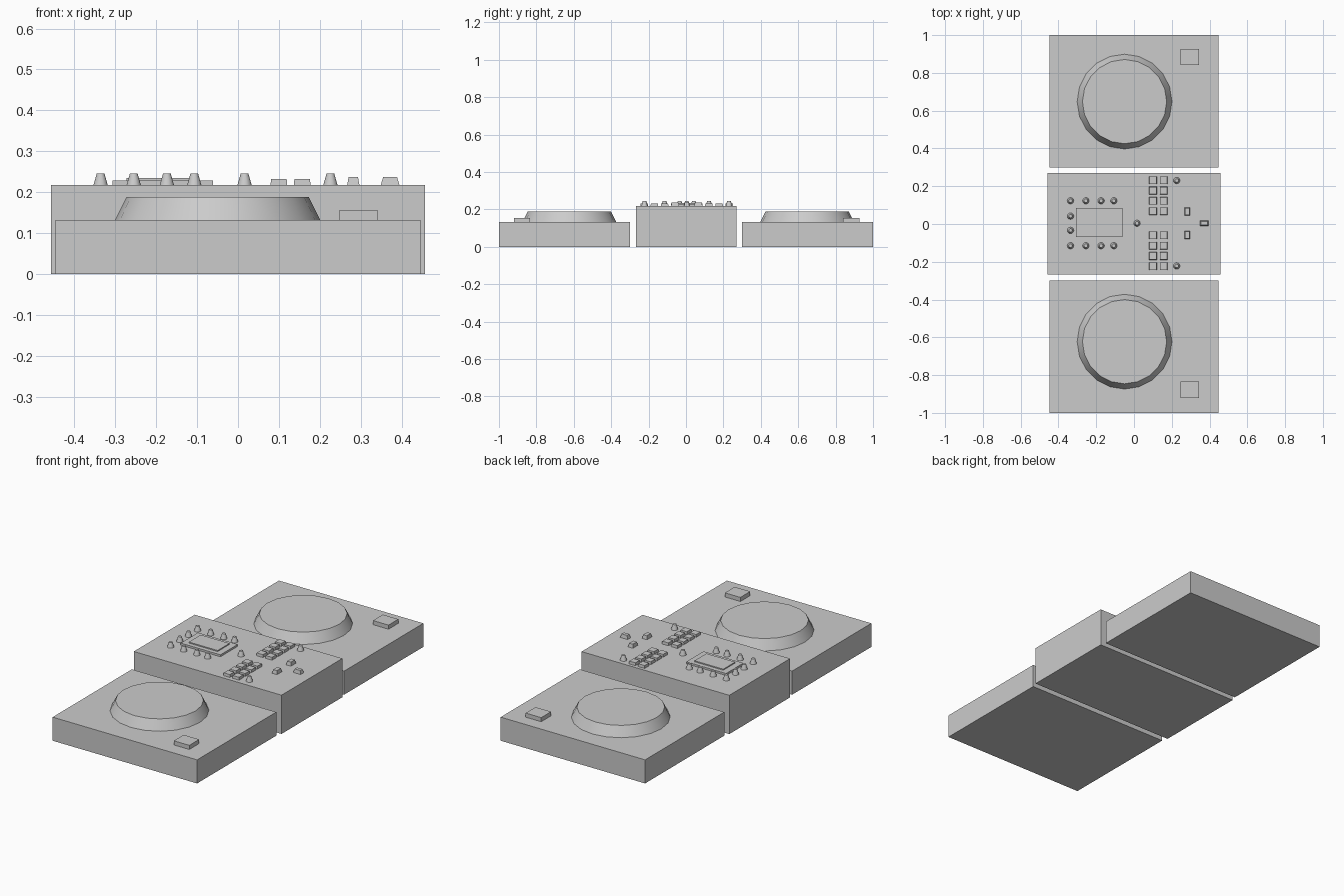
import bpy, math

if "Cube" in bpy.data.objects:
    bpy.data.objects.remove(bpy.data.objects["Cube"])


def frustum(name, x, y, z0, z1, base, top):
    """Box with a base (w, d) and a top (w, d), tapering upwards."""
    verts = []
    for (w, d), z in ((base, z0), (top, z1)):
        verts += [(x + sx * w / 2, y + sy * d / 2, z)
                  for sx, sy in ((-1, -1), (1, -1), (1, 1), (-1, 1))]
    faces = [(3, 2, 1, 0), (4, 5, 6, 7)]
    faces += [(i, (i + 1) % 4, (i + 1) % 4 + 4, i + 4) for i in range(4)]
    mesh = bpy.data.meshes.new(name)
    mesh.from_pydata(verts, [], faces)
    obj = bpy.data.objects.new(name, mesh)
    bpy.context.collection.objects.link(obj)
    return obj


def box(name, x, y, z0, z1, w, d):
    return frustum(name, x, y, z0, z1, (w, d), (w, d))


def cone(name, x, y, z0, z1, r0, r1, sides):
    bpy.ops.mesh.primitive_cone_add(vertices=sides, radius1=r0, radius2=r1,
                                    depth=z1 - z0, location=(x, y, (z0 + z1) / 2))
    obj = bpy.context.object
    obj.name = name
    bpy.ops.object.shade_smooth_by_angle(angle=math.radians(35))
    return obj


DECK_TOP, MIX_TOP, MID = 0.132, 0.217, 0.004

# Two turntable decks, either side of the mixer
for side, sy, platter_y, button_y in (("front", -1, -0.623, -0.877),
                                      ("back", 1, 0.648, 0.884)):
    box(side + "_deck", 0, sy * 0.65, 0, DECK_TOP, 0.894, 0.70)
    cone(side + "_platter", -0.05, platter_y, DECK_TOP, 0.188, 0.251, 0.223, 20)
    box(side + "_deck_button", 0.295, button_y, DECK_TOP, 0.155, 0.096, 0.087)

# Mixer body
box("mixer_body", 0, 0.001, 0, MIX_TOP, 0.914, 0.538)

# Screen with raised inner panel
box("screen_frame", -0.184, 0.008, MIX_TOP, 0.228, 0.246, 0.153)
box("screen_panel", -0.184, 0.008, 0.228, 0.234, 0.178, 0.105)

# Knobs around the screen, in the centre and at the sides
knobs = [(x, MID + s * 0.119) for x in (-0.336, -0.255, -0.174, -0.107) for s in (-1, 1)]
knobs += [(-0.336, MID + s * 0.038) for s in (-1, 1)]
knobs += [(0.016, MID)] + [(0.226, MID + s * 0.226) for s in (-1, 1)]
for i, (x, y) in enumerate(knobs):
    cone(f"knob_{i + 1}", x, y, MIX_TOP, 0.245, 0.0175, 0.0095, 12)

# Two banks of pad buttons
for s in (-1, 1):
    for row in range(4):
        for x in (0.100, 0.157):
            frustum("pad_button", x, MID + s * (0.064 + row * 0.0545),
                    MIX_TOP, 0.232, (0.041, 0.041), (0.038, 0.038))

# Channel faders and crossfader
for s in (-1, 1):
    frustum("channel_fader", 0.282, MID + s * 0.062, MIX_TOP, 0.237,
            (0.030, 0.044), (0.023, 0.036))
frustum("crossfader", 0.372, MID, MIX_TOP, 0.237, (0.046, 0.028), (0.034, 0.021))
